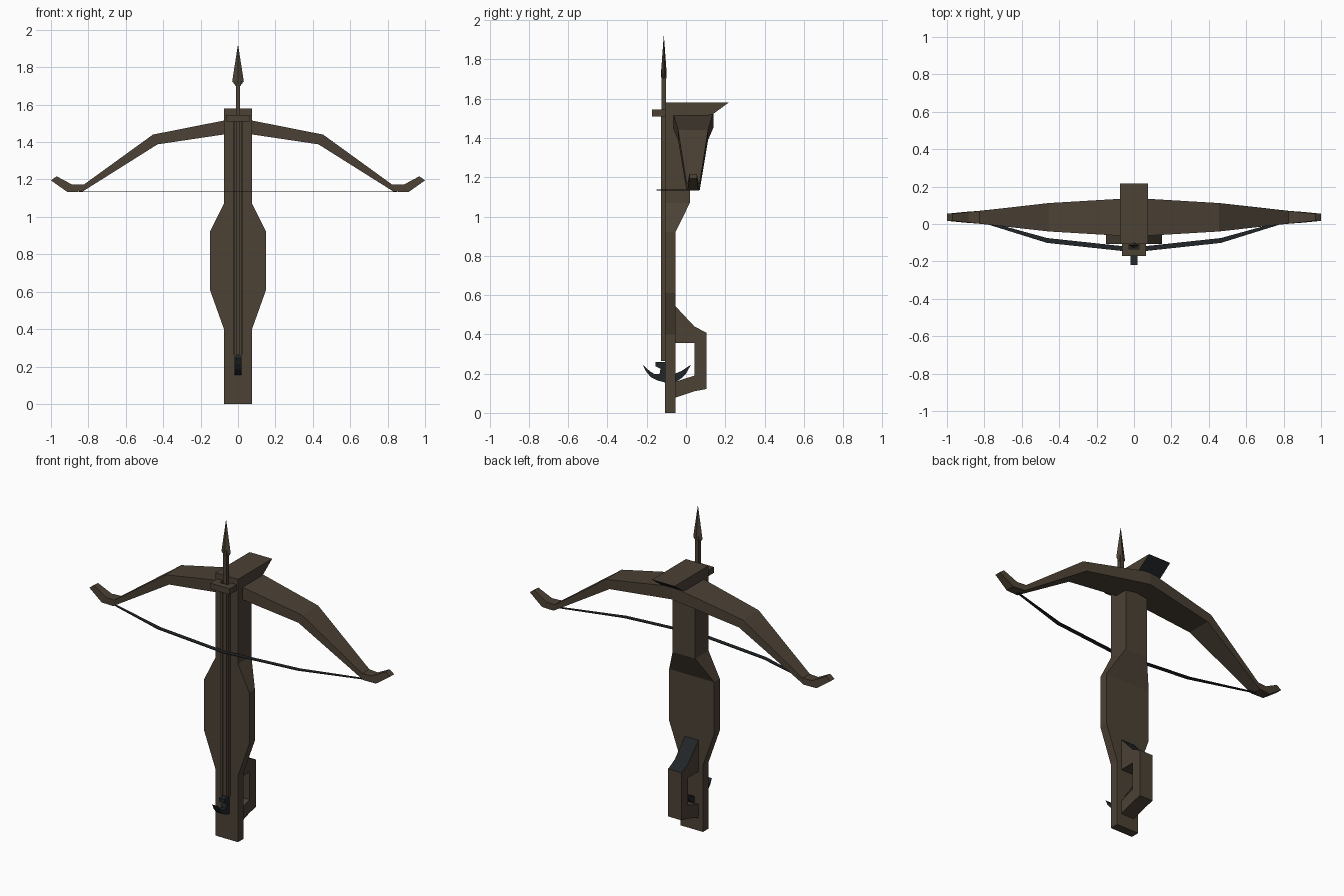
import bpy, bmesh

if "Cube" in bpy.data.objects:
    bpy.data.objects.remove(bpy.data.objects["Cube"])


def material(name, rgb):
    m = bpy.data.materials.new(name)
    m.diffuse_color = (*rgb, 1)
    m.use_nodes = True
    m.node_tree.nodes["Principled BSDF"].inputs["Base Color"].default_value = m.diffuse_color
    return m


BROWN = material("dark_wood", (0.072, 0.054, 0.036))
BLACK = material("blackened_metal", (0.016, 0.019, 0.021))


def finish(name, bm, mat, extra=None, rule=None):
    bmesh.ops.remove_doubles(bm, verts=bm.verts, dist=1e-5)
    bmesh.ops.recalc_face_normals(bm, faces=bm.faces)
    bm.normal_update()
    if rule:
        for f in bm.faces:
            f.material_index = int(rule(f))
    me = bpy.data.meshes.new(name)
    bm.to_mesh(me)
    bm.free()
    me.materials.append(mat)
    if extra:
        me.materials.append(extra)
    ob = bpy.data.objects.new(name, me)
    bpy.context.collection.objects.link(ob)
    return ob


def loft(name, rings, mat, extra=None, rule=None):
    """Skin a row of rings that all have the same number of points."""
    bm = bmesh.new()
    vs = [[bm.verts.new(p) for p in r] for r in rings]
    n = len(vs[0])
    for a, b in zip(vs, vs[1:]):
        for i in range(n):
            j = (i + 1) % n
            bm.faces.new((a[i], a[j], b[j], b[i]))
    bm.faces.new(vs[0])
    bm.faces.new(vs[-1])
    return finish(name, bm, mat, extra, rule)


def side_profile(name, pts, hw, mat, extra=None, rule=None):
    """Extrude a (y, z) outline to x = -hw..hw."""
    return loft(name, [[(x, y, z) for y, z in pts] for x in (-hw, hw)], mat, extra, rule)


def box(name, x0, x1, y0, y1, z0, z1, mat):
    return loft(name, [[(x0, y0, z), (x1, y0, z), (x1, y1, z), (x0, y1, z)] for z in (z0, z1)], mat)


# stock: height, half width, back depth
FRONT = -0.107
stock = [(0, .075, -.054), (.4, .075, -.054), (.61, .15, -.054), (.92, .15, -.054),
         (1.07, .075, .02), (1.5, .075, .02), (1.52, .075, .135), (1.58, .075, .217)]
loft("stock", [[(-w, FRONT, z), (w, FRONT, z), (w, b, z), (-w, b, z)] for z, w, b in stock],
     BROWN, BLACK,
     lambda f: f.normal.z < -.5 and f.calc_center_median().z > 1.53)

# bow: top x, top z, bottom x, bottom z, half depth
half = [(0, 1.53, 0, 1.452, .103), (.455, 1.44, .43, 1.388, .076), (.825, 1.172, .832, 1.135, .034),
        (.885, 1.172, .912, 1.133, .028), (.97, 1.217, 1.0, 1.195, .019)]
limbs = [(-a, b, -c, d, h) for a, b, c, d, h in reversed(half[1:])] + half
CY = .036
loft("bow", [[(a, CY - h, b), (a, CY + h, b), (c, CY + h, d), (c, CY - h, d)]
             for a, b, c, d, h in limbs], BROWN)

# bow string: flat ribbon, x, y, half width
cord = [(.85, .025, .006), (.465, -.088, .013), (0, -.138, .013)]
cord = [(-x, y, w) for x, y, w in cord] + cord[-2::-1]
loft("bow_string", [[(x, y - w, 1.133), (x, y + w, 1.133), (x, y + w, 1.137), (x, y - w, 1.137)]
                    for x, y, w in cord], BLACK)

# rear grip with a finger opening and dark sloped top
side_profile("rear_grip", [(-.056, .546), (.043, .44), (.105, .408), (.105, .122), (.043, .11),
                           (-.056, .077), (-.056, .158), (.043, .19), (.043, .355), (-.056, .355)],
             .045, BROWN, BLACK,
             lambda f: f.normal.z > .5 and f.calc_center_median().z > .4)

# trigger: crescent through the stock with a catch for the string
side_profile("trigger", [(-.22, .245), (-.205, .213), (-.18, .183), (-.145, .165), (-.107, .155),
                         (-.054, .157), (-.025, .175), (.0, .2), (.025, .245), (-.02, .215),
                         (-.054, .2), (-.107, .21), (-.107, .26), (-.155, .26), (-.155, .238),
                         (-.13, .225), (-.135, .197), (-.16, .197), (-.185, .213)],
             .018, BLACK)

# bolt guide rails
for s, side in ((-1, "left"), (1, "right")):
    x0, x1 = sorted((s * .015, s * .026))
    box("rail_" + side, x0, x1, -.128, -.105, .265, 1.53, BROWN)

# bolt shaft and head
box("bolt_shaft", -.012, .012, -.125, -.101, .265, 1.74, BROWN)


def diamond(w, d, z):
    return [(-w, -.113, z), (0, -.113 - d, z), (w, -.113, z), (0, -.113 + d, z)]


loft("bolt_head", [diamond(.012, .012, 1.70), diamond(.031, .015, 1.725), diamond(.0005, .0005, 1.92)],
     BROWN)

# front bracket holding the bolt
box("bracket_bar", -.065, .065, -.172, -.135, 1.51, 1.545, BROWN)
for s, side in ((-1, "left"), (1, "right")):
    x0, x1 = sorted((s * .026, s * .065))
    box("bracket_arm_" + side, x0, x1, -.136, -.1, 1.51, 1.545, BROWN)
